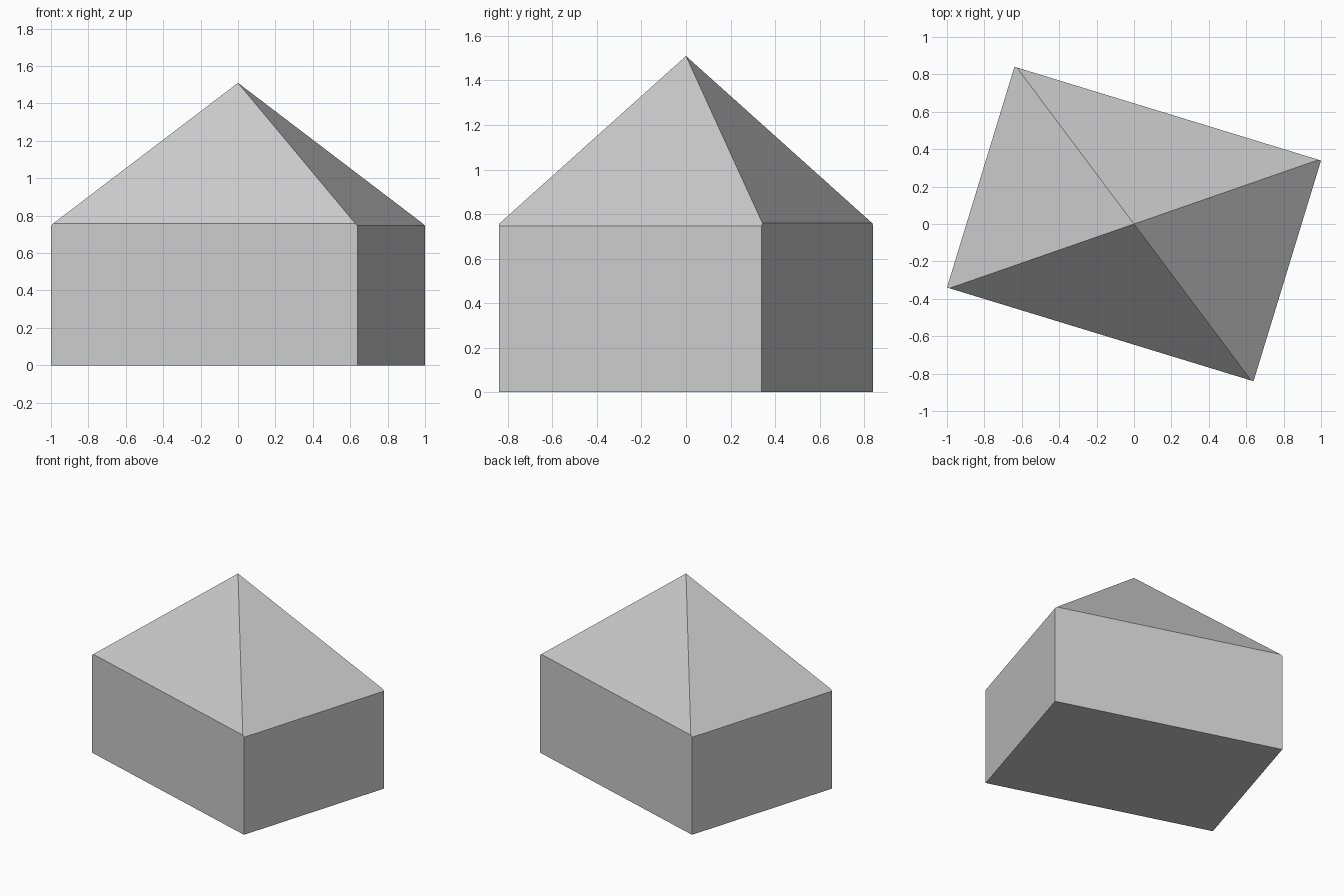
import bpy
import bmesh
import math
from mathutils import Matrix, Vector

cube = bpy.data.objects.get("Cube")
if cube:
    bpy.data.objects.remove(cube, do_unlink=True)

HALF_LENGTH, HALF_WIDTH = 0.857, 0.617
APEX = 1.51
EAVE_SHORT, EAVE_LONG = 0.747, 0.759
TURN = math.radians(-17)

# Material
grey = bpy.data.materials.new("light_grey")
grey.use_nodes = True
colour = (0.6, 0.6, 0.6, 1)
grey.diffuse_color = colour
grey.node_tree.nodes["Principled BSDF"].inputs["Base Color"].default_value = colour


def slope_normal(direction, reach, eave):
    """Upward normal of a roof plane falling from the apex to its eave."""
    drop = APEX - eave
    return Vector((direction[0] * drop, direction[1] * drop, reach)).normalized()


# Tall block on the building's footprint
bm = bmesh.new()
size = Matrix.Diagonal((2 * HALF_LENGTH, 2 * HALF_WIDTH, 2, 1))
bmesh.ops.create_cube(bm, size=1, matrix=Matrix.Translation((0, 0, 1)) @ size)

# Four roof slopes cut from the block, meeting at the apex
slopes = [slope_normal((0, side), HALF_WIDTH, EAVE_LONG) for side in (-1, 1)]
slopes += [slope_normal((side, 0), HALF_LENGTH, EAVE_SHORT) for side in (-1, 1)]
for normal in slopes:
    geometry = bm.verts[:] + bm.edges[:] + bm.faces[:]
    bmesh.ops.bisect_plane(bm, geom=geometry, dist=0.0001, plane_co=(0, 0, APEX),
                           plane_no=normal, clear_outer=True)
    rim = [edge for edge in bm.edges if edge.is_boundary]
    bmesh.ops.holes_fill(bm, edges=rim, sides=0)

bmesh.ops.remove_doubles(bm, verts=bm.verts[:], dist=0.0005)
bmesh.ops.recalc_face_normals(bm, faces=bm.faces[:])
bmesh.ops.rotate(bm, verts=bm.verts[:], cent=(0, 0, 0), matrix=Matrix.Rotation(TURN, 3, "Z"))

# Walls and pyramid roof as one closed shell
mesh = bpy.data.meshes.new("house_shell")
bm.to_mesh(mesh)
bm.free()
mesh.materials.append(grey)
bpy.context.collection.objects.link(bpy.data.objects.new("house_shell", mesh))
